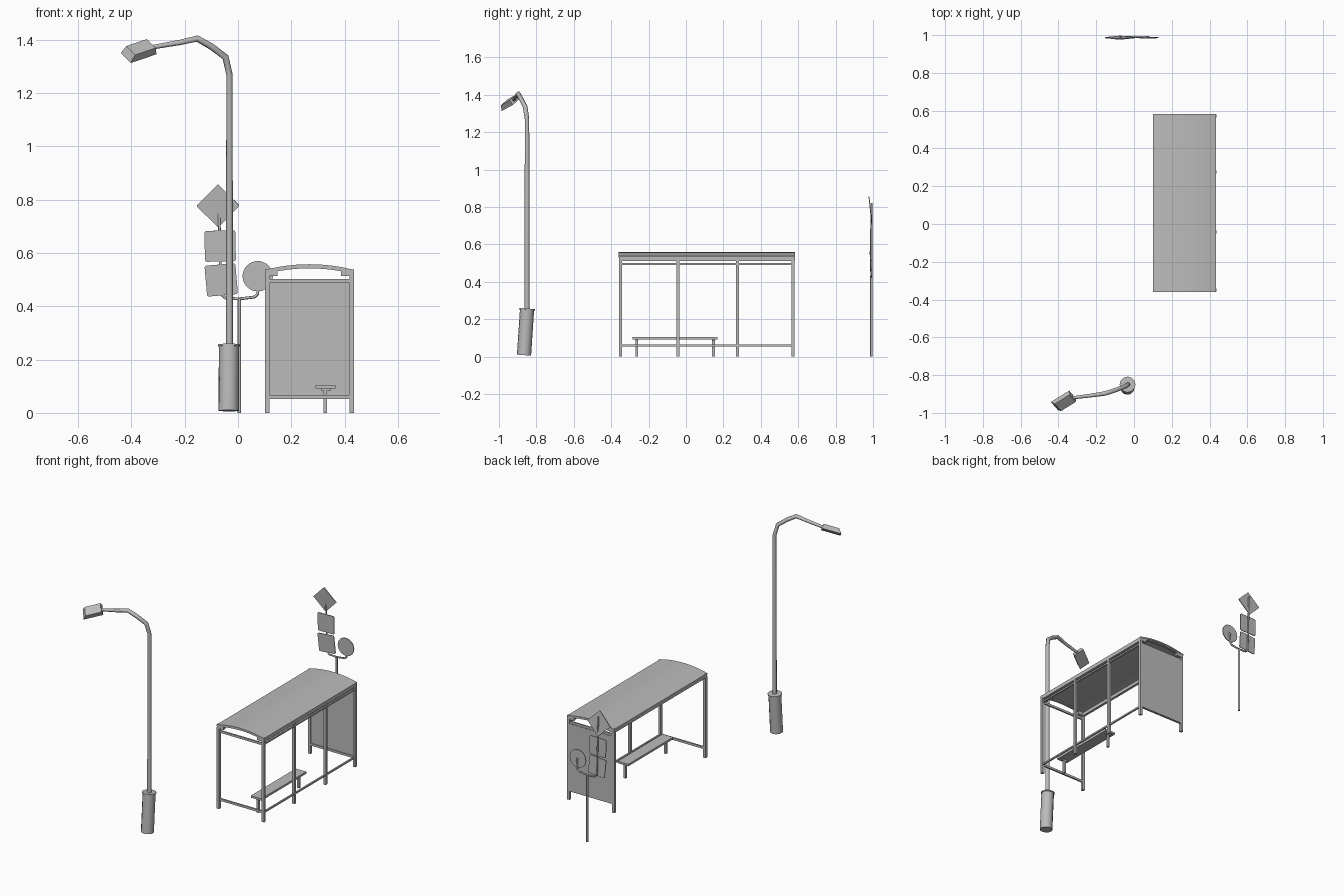
import bpy, bmesh, math
from mathutils import Vector, Matrix

old = bpy.data.objects.get("Cube")
if old:
    bpy.data.objects.remove(old, do_unlink=True)

grey = bpy.data.materials.new("plain_grey")
grey.use_nodes = True
grey.diffuse_color = (0.5, 0.5, 0.5, 1)
grey.node_tree.nodes["Principled BSDF"].inputs["Base Color"].default_value = (0.5, 0.5, 0.5, 1)


def activate(ob):
    bpy.ops.object.select_all(action='DESELECT')
    ob.select_set(True)
    bpy.context.view_layer.objects.active = ob


def finish(name, bm, smooth=True):
    bmesh.ops.recalc_face_normals(bm, faces=bm.faces)
    me = bpy.data.meshes.new(name)
    bm.to_mesh(me)
    bm.free()
    me.materials.append(grey)
    ob = bpy.data.objects.new(name, me)
    bpy.context.collection.objects.link(ob)
    if smooth:
        activate(ob)
        bpy.ops.object.shade_smooth_by_angle(angle=math.radians(35))
    return ob


def box(name, x0, x1, y0, y1, z0, z1):
    bm = bmesh.new()
    size = Matrix.Diagonal((x1 - x0, y1 - y0, z1 - z0, 1))
    mid = Matrix.Translation(((x0 + x1) / 2, (y0 + y1) / 2, (z0 + z1) / 2))
    bmesh.ops.create_cube(bm, size=1, matrix=mid @ size)
    return finish(name, bm, False)


def tube(name, points, radius, res=2):
    """Round pipe along points; an optional fourth value scales the radius."""
    cu = bpy.data.curves.new(name, 'CURVE')
    cu.dimensions = '3D'
    cu.bevel_depth = radius
    cu.bevel_resolution = res
    cu.use_fill_caps = True
    sp = cu.splines.new('POLY')
    sp.points.add(len(points) - 1)
    for p, co in zip(sp.points, points):
        p.co = (*co[:3], 1)
        p.radius = co[3] if len(co) > 3 else 1
    cu.materials.append(grey)
    ob = bpy.data.objects.new(name, cu)
    bpy.context.collection.objects.link(ob)
    activate(ob)
    bpy.ops.object.convert(target='MESH')
    bpy.ops.object.shade_smooth_by_angle(angle=math.radians(50))
    return ob


def extrude_profile(name, profile, depth, matrix):
    """Closed xz outline pushed along y, then placed by a matrix."""
    bm = bmesh.new()
    face = bm.faces.new([bm.verts.new((x, 0, z)) for x, z in profile])
    new = bmesh.ops.extrude_face_region(bm, geom=[face])["geom"]
    bmesh.ops.translate(bm, vec=(0, depth, 0), verts=[v for v in new if isinstance(v, bmesh.types.BMVert)])
    bm.transform(matrix)
    return finish(name, bm)


# ---- Shelter frame ----
XL, XR, YF, YB = 0.109, 0.427, -0.35, 0.572
W = 0.0085
posts = [(XL, YF), (XL, YB), (XR, YF), (XR, YB), (XR, -0.042), (XR, 0.275)]
for i, (x, y) in enumerate(posts):
    box(f"shelter_post_{i}", x - W, x + W, y - W, y + W, 0, 0.52)

for level, z in (("lower", 0.06), ("upper", 0.495)):
    box(f"{level}_back_rail", XR - 0.005, XR + 0.005, YF, YB, z - 0.005, z + 0.005)
    for end, y in (("near", YF), ("far", YB)):
        box(f"{level}_{end}_rail", XL, XR, y - 0.005, y + 0.005, z - 0.007, z + 0.007)
box("end_panel", XL + W, XR - W, YB, YB + 0.008, 0.055, 0.488)

# Long beams under the roof edges, and corner brackets
for side, x, inner in (("left", XR, -1), ("right", XL, 1)):
    box(f"{side}_roof_beam", x - 0.008, x + 0.008, YF, YB + 0.01, 0.512, 0.537)
    for end, y in (("near", YF), ("far", YB)):
        xs = sorted((x - inner * 0.008, x + inner * 0.04))
        box(f"{side}_{end}_bracket", *xs, y - W, y + W, 0.514, 0.539)

# ---- Arched roof with thicker end arches ----
mid_x, half = 0.268, 0.167


def arch(thick, steps=12):
    t = [i / steps * 2 - 1 for i in range(steps + 1)]
    top = [(mid_x + half * u, 0.558 - 0.021 * u * u) for u in t]
    return top + [(x, z - thick) for x, z in reversed(top)]


extrude_profile("roof", arch(0.008), 0.943, Matrix.Translation((0, -0.36, 0)))
for end, y in (("near", -0.357), ("far", 0.564)):
    extrude_profile(f"{end}_roof_arch", arch(0.015), 0.016, Matrix.Translation((0, y, -0.0005)))

# ---- Bench ----
box("bench_seat", 0.291, 0.366, -0.286, 0.168, 0.092, 0.105)
for name, y in (("near", -0.263), ("far", 0.147)):
    box(f"{name}_bench_leg", 0.321, 0.335, y - 0.007, y + 0.007, 0, 0.092)
    box(f"{name}_bench_bracket", 0.312, 0.35, y - 0.007, y + 0.007, 0.084, 0.093)

# ---- Street lamp ----
base, top = Vector((-0.035, -0.866, 0.008)), Vector((-0.034, -0.85, 0.25))
tube("lamp_base", [base, top], 0.038, 4)
tube("lamp_base_cap", [top, top + Vector((0, 0.0005, 0.007))], 0.042, 4)
tube("lamp_pole", [(-0.032, -0.85, 0.2, 1.05), (-0.032, -0.85, 1.27, 0.95),
                   (-0.047, -0.86, 1.335), (-0.10, -0.88, 1.375),
                   (-0.153, -0.897, 1.405), (-0.22, -0.907, 1.39, 0.85),
                   (-0.325, -0.92, 1.372, 0.7)], 0.0125)

# Rolled lamp head, bevelled towards its upper tip
corner = Vector((-0.403, -0.985, 1.313))
length = Vector((0.097, 0.06, 0.033))
width = Vector((-0.037, 0.043, 0.038))
normal = width.cross(length).normalized()
if normal.z < 0:
    normal.negate()
bm = bmesh.new()
bmesh.ops.create_cube(bm, size=1, matrix=Matrix.Translation((0.5, 0.5, 0.5)))
for v in bm.verts:
    a, b, c = v.co
    if c > 0.5:
        a = 0.16 + 0.8 * a
        b = 0.06 + 0.88 * b
    v.co = corner + length * a + width * b + normal * (0.029 * c)
finish("lamp_head", bm, False)

# ---- Sign cluster ----
SY = 0.991
tube("sign_post", [(0.005, SY, 0), (0.005, SY, 0.432)], 0.0065)
tube("sign_bracket", [(-0.064, SY, 0.47), (-0.06, SY, 0.442), (-0.045, SY, 0.43),
                      (0.005, SY, 0.428), (0.062, SY, 0.435), (0.074, SY, 0.446),
                      (0.078, SY, 0.515)], 0.0055)
tube("sign_upright", [(-0.064, SY, 0.46), (-0.068, SY, 0.63), (-0.073, SY, 0.82)], 0.005)


def rounded_square(h, r, steps=4):
    pts = []
    for q in range(4):
        cx = (h - r) * (1 if q in (0, 3) else -1)
        cz = (h - r) * (1 if q < 2 else -1)
        for i in range(steps + 1):
            a = (q + i / steps) * math.pi / 2
            pts.append((cx + r * math.cos(a), cz + r * math.sin(a)))
    return pts


def plate(name, outline, x, z, roll=0, lean=0):
    m = (Matrix.Translation((x, SY - 0.007, z)) @ Matrix.Rotation(math.radians(lean), 4, 'X')
         @ Matrix.Rotation(math.radians(-roll), 4, 'Y'))
    extrude_profile(name, outline, 0.005, m)


square = rounded_square(0.058, 0.008)
disc = [(0.057 * math.cos(i * math.tau / 28), 0.057 * math.sin(i * math.tau / 28)) for i in range(28)]
plate("lower_square_sign", square, -0.063, 0.499, roll=5, lean=2)
plate("middle_square_sign", square, -0.067, 0.626, roll=1, lean=1)
plate("diamond_sign", rounded_square(0.0575, 0.004), -0.075, 0.777, roll=45.5, lean=6)
plate("round_sign", disc, 0.074, 0.513, lean=1)
